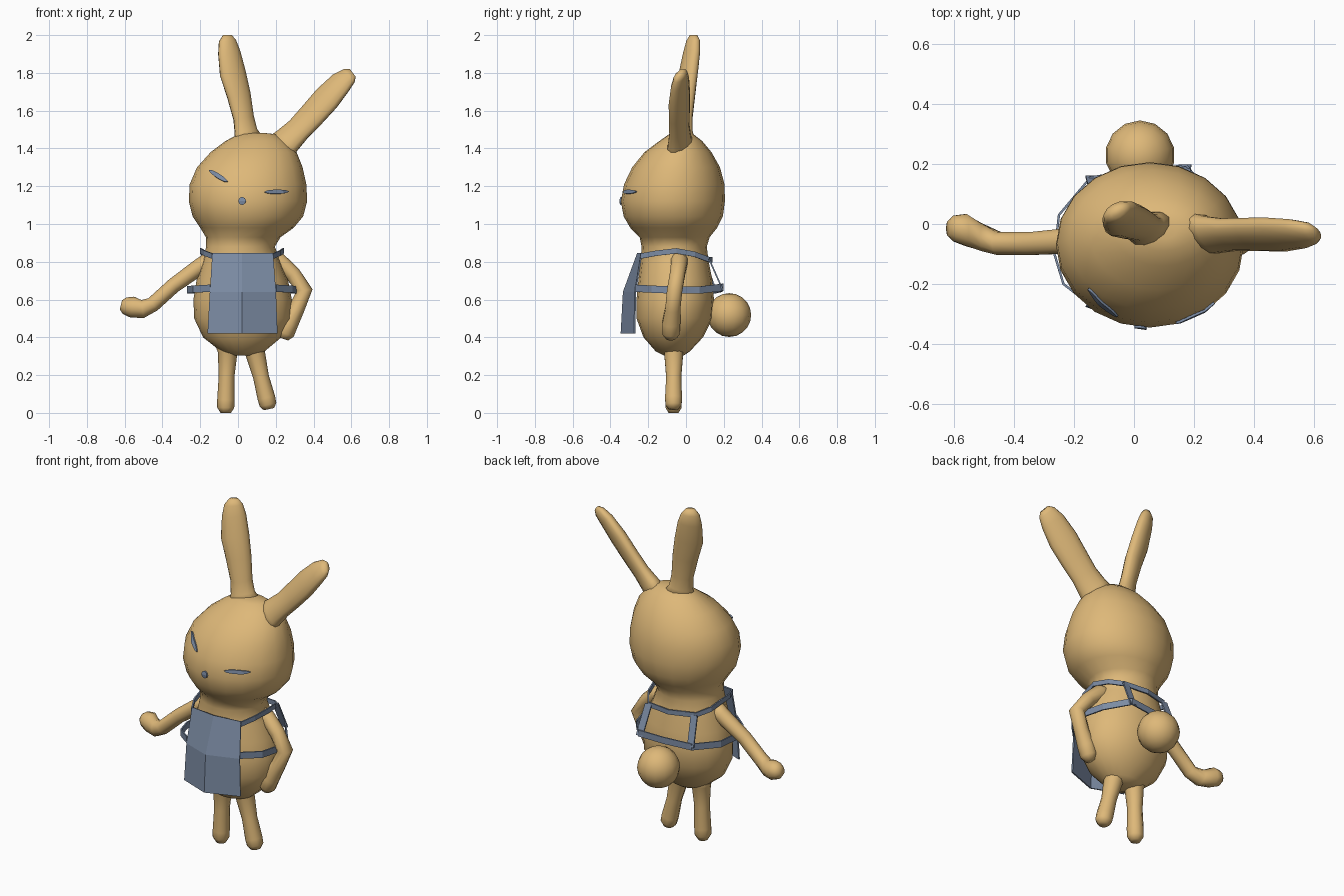
import bpy, bmesh, math
from mathutils import Vector
from mathutils.bvhtree import BVHTree


def material(name, rgb):
    m = bpy.data.materials.new(name)
    m.diffuse_color = (*rgb, 1)
    return m


TAN = material("warm tan", (0.73, 0.48, 0.19))
BLUE = material("slate blue", (0.20, 0.26, 0.37))


def make(name, verts, faces, mat, smooth=True):
    me = bpy.data.meshes.new(name)
    me.from_pydata([tuple(v) for v in verts], [], faces)
    bm = bmesh.new()
    bm.from_mesh(me)
    bmesh.ops.recalc_face_normals(bm, faces=bm.faces)
    bm.to_mesh(me)
    bm.free()
    me.materials.append(mat)
    for p in me.polygons:
        p.use_smooth = smooth
    ob = bpy.data.objects.new(name, me)
    bpy.context.collection.objects.link(ob)
    return ob


def loft(name, rings, sides=16, roll=0, flat=False):
    """Skin elliptical sections (x, y, z, half width, half depth) along a path."""
    pts = [Vector(r[:3]) for r in rings]
    verts, faces, n = [], [], len(rings)
    Y = Vector((0, 1, 0))
    for i, r in enumerate(rings):
        t = Vector((0, 0, 1)) if flat else pts[min(i + 1, n - 1)] - pts[max(i - 1, 0)]
        u = Y.cross(t).normalized()
        for k in range(sides):
            a = 2 * math.pi * k / sides
            p, q = r[3] * math.cos(a), r[4] * math.sin(a)
            c, s = math.cos(roll), math.sin(roll)
            verts.append(pts[i] + u * (p * c - q * s) + Y * (p * s + q * c))
    for i in range(n - 1):
        for k in range(sides):
            j = (k + 1) % sides
            faces.append((i * sides + k, i * sides + j, (i + 1) * sides + j, (i + 1) * sides + k))
    faces += [tuple(range(sides)), tuple(range((n - 1) * sides, n * sides))]
    return make(name, verts, faces, TAN)


def box_rings(rows):
    """Rows of z, x min, x max, y min, y max -> horizontal sections."""
    return [((a + b) / 2, (c + d) / 2, z, (b - a) / 2, (d - c) / 2) for z, a, b, c, d in rows]


def limb(pts):
    return [(x, y, z, r, r) for x, y, z, r in pts]


# Head and body, one skin
body = loft("head_and_body", box_rings([
    (0.305, -0.03, 0.08, -0.12, -0.01), (0.325, -0.09, 0.14, -0.16, 0.02),
    (0.40, -0.185, 0.23, -0.225, 0.09), (0.50, -0.232, 0.285, -0.262, 0.14),
    (0.60, -0.236, 0.285, -0.262, 0.148), (0.70, -0.22, 0.265, -0.252, 0.14),
    (0.80, -0.19, 0.225, -0.24, 0.12), (0.88, -0.168, 0.195, -0.235, 0.11),
    (0.93, -0.17, 0.225, -0.245, 0.125), (0.98, -0.2, 0.295, -0.295, 0.165),
    (1.04, -0.24, 0.345, -0.33, 0.195), (1.12, -0.26, 0.366, -0.345, 0.206),
    (1.21, -0.256, 0.362, -0.328, 0.204), (1.30, -0.217, 0.342, -0.285, 0.18),
    (1.38, -0.145, 0.31, -0.22, 0.135), (1.44, -0.065, 0.255, -0.14, 0.085),
    (1.475, 0.0, 0.2, -0.09, 0.04), (1.482, 0.06, 0.14, -0.05, 0.0)]), 20, flat=True)

# Ears: flattened and twisted
loft("upright_ear", [
    (0.06, -0.02, 1.42, 0.10, 0.06), (0.042, -0.015, 1.49, 0.066, 0.045), (0.03, -0.01, 1.56, 0.06, 0.04),
    (0.005, 0.0, 1.68, 0.07, 0.042), (-0.028, 0.012, 1.80, 0.078, 0.042), (-0.047, 0.03, 1.91, 0.066, 0.038),
    (-0.056, 0.038, 1.97, 0.05, 0.032), (-0.056, 0.04, 2.0, 0.026, 0.018)], 12, math.radians(30))
loft("tilted_ear", [
    (0.2, -0.03, 1.38, 0.10, 0.065), (0.26, -0.035, 1.44, 0.085, 0.05), (0.32, -0.035, 1.5, 0.076, 0.042),
    (0.39, -0.035, 1.575, 0.08, 0.042), (0.47, -0.035, 1.665, 0.083, 0.042), (0.545, -0.032, 1.748, 0.07, 0.036),
    (0.588, -0.03, 1.785, 0.052, 0.028), (0.608, -0.03, 1.8, 0.03, 0.015)], 12, math.radians(-33))

# Arms, one held out and one on the hip
loft("outstretched_arm", limb([
    (-0.12, -0.06, 0.81, 0.06), (-0.2, -0.055, 0.775, 0.045), (-0.34, -0.065, 0.675, 0.04),
    (-0.45, -0.065, 0.575, 0.04), (-0.505, -0.045, 0.55, 0.048), (-0.56, -0.02, 0.56, 0.056),
    (-0.6, -0.015, 0.567, 0.045), (-0.62, -0.015, 0.572, 0.025)]), 10)
loft("bent_arm", limb([
    (0.14, -0.04, 0.82, 0.05), (0.22, -0.035, 0.8, 0.045), (0.29, -0.045, 0.735, 0.042),
    (0.352, -0.06, 0.65, 0.043), (0.31, -0.07, 0.55, 0.042), (0.27, -0.078, 0.475, 0.05),
    (0.25, -0.08, 0.42, 0.048), (0.24, -0.08, 0.392, 0.026)]), 10)

# Legs
loft("straight_leg", limb([
    (-0.055, -0.065, 0.40, 0.08), (-0.055, -0.065, 0.32, 0.052), (-0.06, -0.065, 0.2, 0.042),
    (-0.064, -0.066, 0.07, 0.046), (-0.065, -0.066, 0.028, 0.045), (-0.065, -0.066, 0.0, 0.028)]), 10)
loft("angled_leg", limb([
    (0.07, -0.065, 0.41, 0.075), (0.09, -0.065, 0.32, 0.053), (0.122, -0.065, 0.19, 0.042),
    (0.15, -0.066, 0.08, 0.047), (0.159, -0.066, 0.043, 0.045), (0.164, -0.066, 0.02, 0.028)]), 10)

# Tail ball
bpy.ops.mesh.primitive_uv_sphere_add(segments=14, ring_count=10, radius=0.116, location=(0.02, 0.229, 0.518))
tail = bpy.context.object
tail.name = "tail"
tail.data.materials.append(TAN)
bpy.ops.object.shade_smooth()


# Apron pieces: thin sheets given thickness
def sheet(name, rows, closed=False):
    w, n = len(rows[0]), len(rows)
    faces = []
    for i in range(n if closed else n - 1):
        j = (i + 1) % n
        faces += [(i * w + k, i * w + k + 1, j * w + k + 1, j * w + k) for k in range(w - 1)]
    ob = make(name, [v for r in rows for v in r], faces, BLUE, False)
    mod = ob.modifiers.new("thickness", "SOLIDIFY")
    mod.thickness, mod.offset = 0.008, 0
    return ob


def strap(name, pts, width):
    w = Vector(width) / 2
    return sheet(name, [[Vector(p) - w, Vector(p) + w] for p in pts])


sheet("apron_panel", [
    [(a, ye, z), (0.02, ym, z), (b, ye, z)] for z, a, b, ye, ym in [
        (0.845, -0.135, 0.185, -0.235, -0.255), (0.64, -0.148, 0.2, -0.268, -0.33), (0.42, -0.16, 0.208, -0.272, -0.342)]])
strap("neck_band", [
    (-0.135, -0.24, 0.83), (-0.175, -0.16, 0.845), (-0.197, -0.05, 0.858), (-0.185, 0.03, 0.84),
    (-0.13, 0.095, 0.815), (0.02, 0.137, 0.81), (0.165, 0.12, 0.812), (0.215, 0.045, 0.84),
    (0.24, -0.05, 0.858), (0.22, -0.16, 0.845), (0.185, -0.24, 0.83)], (0, 0, 0.028))
strap("waist_band", [
    (-0.147, -0.268, 0.66), (-0.235, -0.2, 0.655), (-0.265, -0.1, 0.652), (-0.25, 0.03, 0.65),
    (-0.145, 0.155, 0.652), (0.02, 0.182, 0.658), (0.175, 0.195, 0.665), (0.275, 0.07, 0.65),
    (0.308, -0.06, 0.65), (0.285, -0.18, 0.655), (0.2, -0.268, 0.66)], (0, 0, 0.038))
for side, x0, y0, x1, y1 in (("left", -0.125, 0.1, -0.14, 0.157), ("right", 0.16, 0.122, 0.17, 0.195)):
    strap(side + "_back_strap", [(x0, y0, 0.815), (x1, y1, 0.65)], (0.042, 0, 0))

# Face: thin plates projected on the head
surface = BVHTree.FromPolygons([v.co for v in body.data.vertices], [p.vertices for p in body.data.polygons])


def on_face(x, z):
    hit, normal, _, _ = surface.ray_cast(Vector((x, -1, z)), Vector((0, 1, 0)))
    return hit + Vector((0, -0.006, 0))


def mark(name, x0, z0, x1, z1, half):
    rows = []
    for i in range(9):
        t = i / 8
        x, z = x0 + (x1 - x0) * t, z0 + (z1 - z0) * t
        h = half * max(0.12, math.sqrt(max(0, 1 - (2 * t - 1) ** 2)))
        rows.append([on_face(x, z - h), on_face(x, z), on_face(x, z + h)])
    sheet(name, rows)


mark("slanted_eye", -0.152, 1.282, -0.055, 1.225, 0.014)
mark("level_eye", 0.14, 1.17, 0.267, 1.171, 0.011)
mark("nose", 0.002, 1.122, 0.042, 1.122, 0.02)
